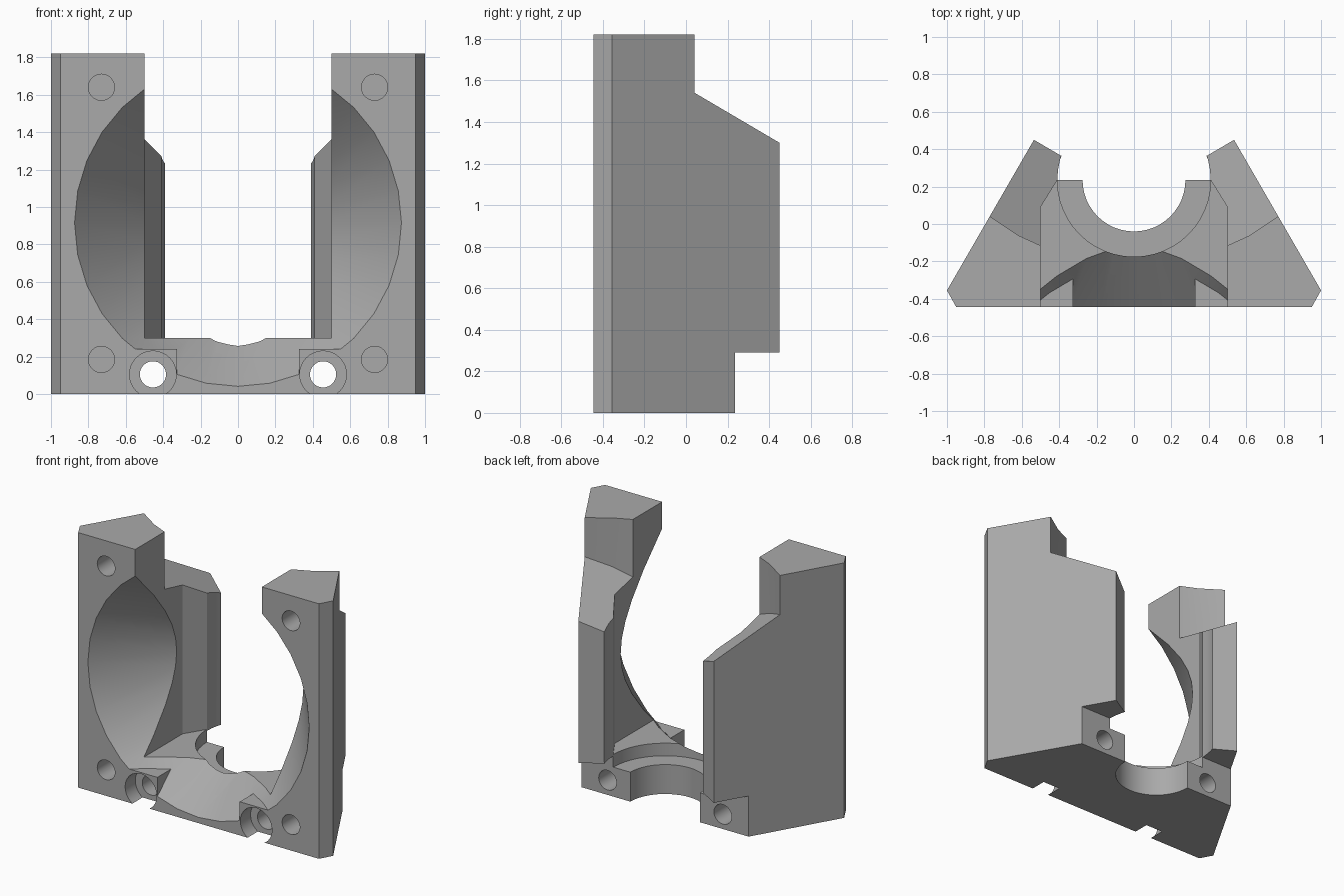
import bpy, bmesh, math
from mathutils import Matrix

if "Cube" in bpy.data.objects:
    bpy.data.objects.remove(bpy.data.objects["Cube"], do_unlink=True)

grey = bpy.data.materials.new("plain grey")
grey.use_nodes = True
COLOUR = (0.40, 0.40, 0.40, 1)
grey.diffuse_color = COLOUR
grey.node_tree.nodes["Principled BSDF"].inputs["Base Color"].default_value = COLOUR

FRONT, TOP, BACK = -0.445, 1.82, 0.235   # front face, top, rear of the base
AXIS_Z = 0.915                           # height of the horn axis


def to_object(name, bm):
    bmesh.ops.recalc_face_normals(bm, faces=bm.faces)
    mesh = bpy.data.meshes.new(name)
    bm.to_mesh(mesh)
    bm.free()
    obj = bpy.data.objects.new(name, mesh)
    mesh.materials.append(grey)
    bpy.context.collection.objects.link(obj)
    return obj


def prism(name, outline, low, high):
    """Upright prism; low may be a height or a function of x and y."""
    floor = low if callable(low) else (lambda x, y: low)
    bm = bmesh.new()
    bottom = [bm.verts.new((x, y, floor(x, y))) for x, y in outline]
    top = [bm.verts.new((x, y, high)) for x, y in outline]
    bm.faces.new(bottom)
    bm.faces.new(top)
    n = len(outline)
    for i in range(n):
        j = (i + 1) % n
        bm.faces.new((bottom[i], bottom[j], top[j], top[i]))
    return to_object(name, bm)


def box(name, x0, x1, y0, y1, z0, z1):
    return prism(name, [(x0, y0), (x1, y0), (x1, y1), (x0, y1)], z0, z1)


def round_bar(name, r0, r1, start, length, along_y=False, sides=32):
    """Cylinder or cone from a start point, running up or to the rear."""
    bm = bmesh.new()
    bmesh.ops.create_cone(bm, cap_ends=True, segments=sides, radius1=r0, radius2=r1,
                          depth=length, matrix=Matrix.Translation((0, 0, length / 2)))
    turn = Matrix.Rotation(-math.pi / 2, 4, "X") if along_y else Matrix()
    bmesh.ops.transform(bm, matrix=Matrix.Translation(start) @ turn, verts=bm.verts)
    return to_object(name, bm)


def cut(target, cutter):
    bpy.context.view_layer.objects.active = target
    mod = target.modifiers.new("cut", "BOOLEAN")
    mod.operation = "DIFFERENCE"
    mod.solver = "EXACT"
    mod.object = cutter
    bpy.ops.object.modifier_apply(modifier=mod.name)
    bpy.data.objects.remove(cutter, do_unlink=True)


def mirrored(half):
    return half + [(-x, y) for x, y in reversed(half)]


# Solid body with slanted sides
body = prism("bracket_body", mirrored(
    [(0.95, FRONT), (1, -0.355), (0.535, 0.45), (0.39, 0.365)]), 0, TOP)

# Opening between the two pillars, and the shorter rear of the base
cut(body, prism("opening", mirrored(
    [(0.5, -1), (0.5, 0.09), (0.41, BACK), (0.39, 0.365), (0.39, 1)]), 0.3, 3))
cut(body, box("rear_step", -2, 2, BACK, 2, -1, 0.29))

# Stepped vertical bore in the base
cut(body, round_bar("wide_bore", 0.41, 0.41, (0, BACK, 0.21), 1.5, sides=48))
cut(body, round_bar("narrow_bore", 0.275, 0.275, (0, BACK, -0.5), 1, sides=48))

# Horn-shaped recess in the front, leaving two screw bosses standing
horn = round_bar("horn", 0.954, 0.43, (0, FRONT - 0.1, AXIS_Z), 0.655, True)
for s in (-1, 1):
    xs = sorted((s * 0.325, s * 0.7))
    cut(horn, box("boss", *xs, -1, 0.5, -1, 0.24))
cut(body, horn)


def slope(side):
    return lambda x, y: 1.54 + 0.615 * (side * x - 0.77) - 0.233 * (y - 0.04)


for s in (-1, 1):
    # Sloped shoulder behind each pillar top
    outline = [(0.9, 0.13), (0.77, 0.04), (0.62, -0.06), (0.5, -0.115),
               (0.3, -0.2), (0.3, 0.8), (0.9, 0.8)]
    cut(body, prism("shoulder", [(s * x, y) for x, y in outline], slope(s), 3))
    # Through screw holes with counterbores
    cut(body, round_bar("screw", 0.07, 0.07, (s * 0.455, -1, 0.105), 2, True))
    cut(body, round_bar("counterbore", 0.125, 0.125, (s * 0.455, -1, 0.105), 0.67, True))
    # Blind mounting holes
    for z in (0.185, 1.64):
        cut(body, round_bar("mount", 0.07, 0.07, (s * 0.73, -1, z), 0.85, True))

# Smooth the round surfaces, keep the edges sharp
bpy.ops.object.select_all(action="DESELECT")
body.select_set(True)
bpy.context.view_layer.objects.active = body
bpy.ops.object.shade_smooth_by_angle(angle=math.radians(25))
